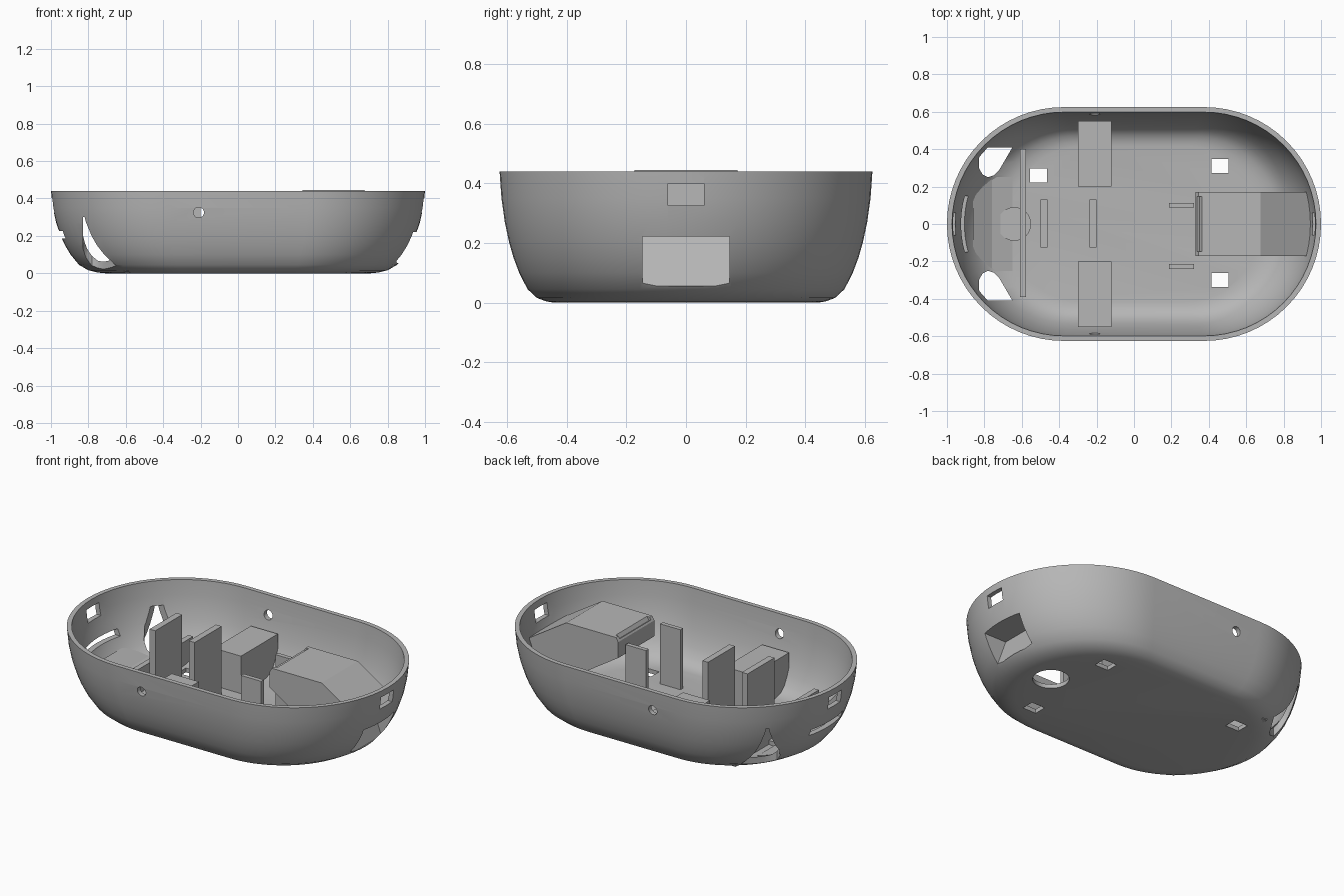
import bpy, bmesh
from math import pi, sin, cos, radians
from mathutils import Vector

cube = bpy.data.objects.get("Cube")
if cube:
    bpy.data.objects.remove(cube, do_unlink=True)

grey = bpy.data.materials.new("plain_grey")
grey.use_nodes = True
colour = (0.47, 0.47, 0.47, 1)
grey.diffuse_color = colour
grey.node_tree.nodes["Principled BSDF"].inputs["Base Color"].default_value = colour

RADIUS, STRAIGHT, WALL = 0.625, 0.375, 0.027
# Height and horizontal scale of each section of the tub
SECTIONS = [(0, .71), (.004, .75), (.016, .80), (.045, .85), (.1, .895),
            (.15, .925), (.2, .948), (.27, .972), (.35, .99), (.44, 1)]


def finish(bm, name):
    bmesh.ops.recalc_face_normals(bm, faces=bm.faces)
    mesh = bpy.data.meshes.new(name)
    bm.to_mesh(mesh)
    bm.free()
    mesh.materials.append(grey)
    obj = bpy.data.objects.new(name, mesh)
    bpy.context.collection.objects.link(obj)
    return obj


def box(name, x, y, z):
    bm = bmesh.new()
    bmesh.ops.create_cube(bm, size=1)
    for v in bm.verts:
        v.co = [lo + (c + .5) * (hi - lo) for c, (lo, hi) in zip(v.co, (x, y, z))]
    return finish(bm, name)


def prism(name, points, axis, low, high):
    """Extrude an outline: (x, z) along y, or (x, y) along z."""
    bm = bmesh.new()
    place = (lambda p, t: (p[0], t, p[1])) if axis == "y" else (lambda p, t: (p[0], p[1], t))
    face = bm.faces.new([bm.verts.new(place(p, low)) for p in points])
    geom = bmesh.ops.extrude_face_region(bm, geom=[face])["geom"]
    shift = Vector(place((0, 0), high - low))
    bmesh.ops.translate(bm, vec=shift, verts=[g for g in geom if isinstance(g, bmesh.types.BMVert)])
    return finish(bm, name)


def circle(cx, cy, r, n=32):
    return [(cx + r * cos(2 * pi * i / n), cy + r * sin(2 * pi * i / n)) for i in range(n)]


def ring(bm, scale, inset, z, n=32):
    verts = []
    for side in (1, -1):
        for i in range(n + 1):
            a = side * pi / 2 - pi / 2 - pi / 2 + pi * i / n
            if side == 1:
                a = -pi / 2 + pi * i / n
            else:
                a = pi / 2 + pi * i / n
            x = (side * STRAIGHT + RADIUS * cos(a)) * scale - inset * cos(a)
            y = RADIUS * sin(a) * scale - inset * sin(a)
            verts.append(bm.verts.new((x, y, z)))
    return verts


def loft(name, rows):
    bm = bmesh.new()
    rings = [ring(bm, *row) for row in rows]
    for a, b in zip(rings, rings[1:]):
        for i in range(len(a)):
            j = (i + 1) % len(a)
            bm.faces.new((a[i], a[j], b[j], b[i]))
    bm.faces.new(rings[0])
    bm.faces.new(rings[-1])
    return finish(bm, name)


def boolean(obj, tools, operation="DIFFERENCE"):
    for tool in tools:
        tool.hide_render = True
        mod = obj.modifiers.new("cut", "BOOLEAN")
        mod.operation, mod.solver, mod.object = operation, "EXACT", tool
    bpy.context.view_layer.update()
    graph = bpy.context.evaluated_depsgraph_get()
    mesh = bpy.data.meshes.new_from_object(obj.evaluated_get(graph))
    obj.modifiers.clear()
    obj.data = mesh


# Tub with a thin wall and a flat floor
outer = [(s, 0, z) for z, s in SECTIONS]
inner = [(s, WALL, .025 + z * .415 / .44) for z, s in reversed(SECTIONS)]
tub = loft("tub_shell", outer + inner)
hull = loft("hull_helper", [(s - .006, 0, z + .004) for z, s in SECTIONS])

# Openings in the tub
cutters = [
    box("end_windows", (-1.2, 1.2), (-.06, .06), (.325, .4)),
    box("front_slit", (-1.1, -.88), (-.15, .15), (.185, .225)),
    prism("side_holes", circle(-.21, .325, .028, 24), "y", -1, 1),
    prism("fan_hole", circle(.59, 0, .1), "z", -.1, .09),
]
for x, y in ((-.51, .26), (.46, .31), (.46, -.30)):
    cutters.append(box("floor_hole", (x - .045, x + .045), (y - .038, y + .038), (-.1, .1)))
for s in (1, -1):
    outline = [(-.83, .41), (-.83, .3), (-.81, .265), (-.78, .25), (-.75, .26), (-.72, .29), (-.65, .41)]
    cutters.append(prism("wheel_opening", [(x, s * y) for x, y in outline], "z", -.1, .3))
recess = prism("outlet_recess", [(1.1, .055), (.85, .055), (.79, .222), (1.1, .222)], "y", -.145, .145)
boolean(tub, cutters + [recess])

# Sloping duct with a sunken panel on its upper end
duct = prism("duct", [(.33, .42), (.4, .53), (.54, .53), (.95, .27), (.92, .05), (.76, .05), (.33, .325)],
             "y", -.172, .172)
panel = prism("panel_recess", [(.32, .44), (.337, .4305), (.393, .5185), (.376, .528)], "y", -.148, .148)
panel.location = (.013, 0, -.008)
boolean(duct, [panel, recess])
boolean(duct, [hull], "INTERSECT")

# Motor blocks either side and the sloping nose fill
blocks = [box("motor_block_" + n, (-.3, -.12), sorted((s * .2, s * .55)), (.01, .25))
          for n, s in (("back", 1), ("front", -1))]
ramp = prism("nose_ramp", [(-.86, .13), (-.76, .065), (-.65, .03), (-.65, .01), (-.86, .01)], "y", -.25, .25)
for part in blocks + [ramp]:
    boolean(part, [hull], "INTERSECT")

# Upright plates standing on the floor
box("battery_plate_nose", (-.5, -.462), (-.125, .13), (.01, .435))
box("battery_plate_middle", (-.238, -.2), (-.125, .13), (.01, .435))
box("sensor_wall", (-.61, -.578), (-.39, .4), (.01, .17))
for y in (.1, -.227):
    box("board_plate", (.187, .322), (y - .013, y + .013), (.01, .385))
prism("caster_disc", circle(-.64, 0, .09), "z", .01, .05)

for tool in cutters + [recess, panel, hull]:
    bpy.data.objects.remove(tool, do_unlink=True)

# Smooth the curved tub while keeping its cut edges crisp
bpy.ops.object.select_all(action="DESELECT")
tub.select_set(True)
bpy.context.view_layer.objects.active = tub
bpy.ops.object.shade_smooth_by_angle(angle=radians(35))
